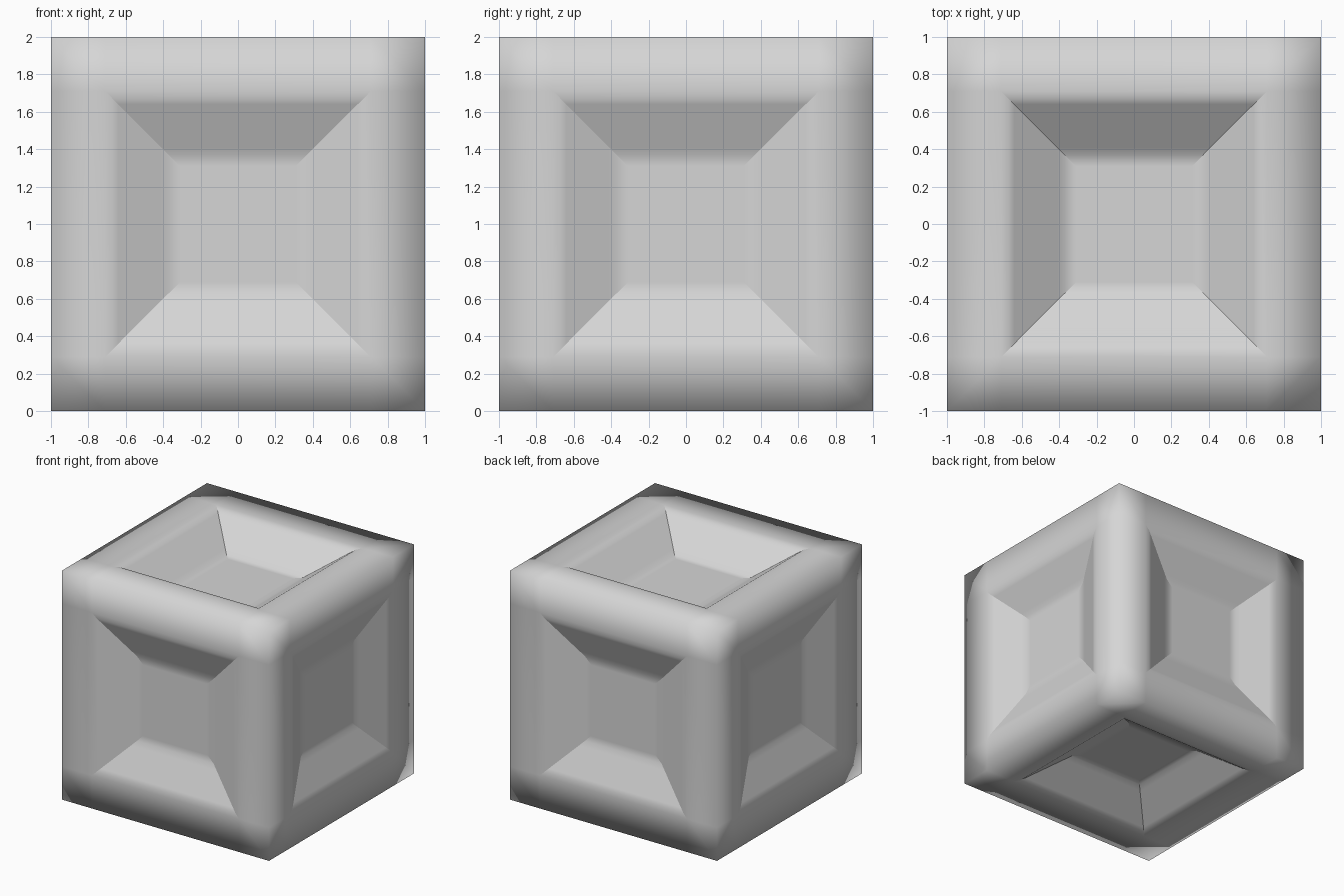
import bpy
import bmesh

# Remove the default object
old = bpy.data.objects.get("Cube")
if old:
    bpy.data.objects.remove(old, do_unlink=True)

RIM = 0.71           # half width of each panel before it is sunk
SIDE_SLOPE = 0.43    # recess depth per unit of inset on the four sides
CAP_SLOPE = 0.7      # the same on top and bottom

# Plain grey material
grey = bpy.data.materials.new("light_grey")
grey.use_nodes = True
colour = (0.67, 0.67, 0.67, 1.0)
grey.diffuse_color = colour
grey.node_tree.nodes["Principled BSDF"].inputs["Base Color"].default_value = colour

# Cube with three by three panels on every side
bm = bmesh.new()
bmesh.ops.create_cube(bm, size=2)
bmesh.ops.subdivide_edges(bm, edges=bm.edges[:], cuts=2, use_grid_fill=True)
for v in bm.verts:
    for i in range(3):
        if abs(v.co[i]) < 0.9:
            v.co[i] = RIM if v.co[i] > 0 else -RIM
bm.normal_update()

# Sink the middle panels: soft lip, slope, foot of slope, flat floor
centres = [f for f in bm.faces
           if sorted(abs(c) for c in f.calc_center_median())[1] < 0.1]
caps = [f for f in centres if abs(f.normal.z) > 0.5]
sides = [f for f in centres if abs(f.normal.z) < 0.5]
for panels, slope in ((sides, SIDE_SLOPE), (caps, CAP_SLOPE)):
    for width, steepness in ((0.04, 0.3), (0.03, 1), (0.23, 1), (0.04, 1), (0.06, 0)):
        bmesh.ops.inset_individual(bm, faces=panels, thickness=width,
                                   depth=-width * slope * steepness,
                                   use_even_offset=True)

# Soft shading, with crisp mitres where neighbouring slopes meet
for f in bm.faces:
    f.smooth = True
for e in bm.edges:
    span = e.verts[1].co - e.verts[0].co
    if sum(abs(c) > 0.001 for c in span) > 1:
        e.smooth = False

# Stand it on the ground
bmesh.ops.translate(bm, verts=bm.verts[:], vec=(0, 0, 1))
bmesh.ops.recalc_face_normals(bm, faces=bm.faces[:])

mesh = bpy.data.meshes.new("recessed_block")
bm.to_mesh(mesh)
bm.free()
mesh.materials.append(grey)
block = bpy.data.objects.new("recessed_block", mesh)
bpy.context.scene.collection.objects.link(block)
